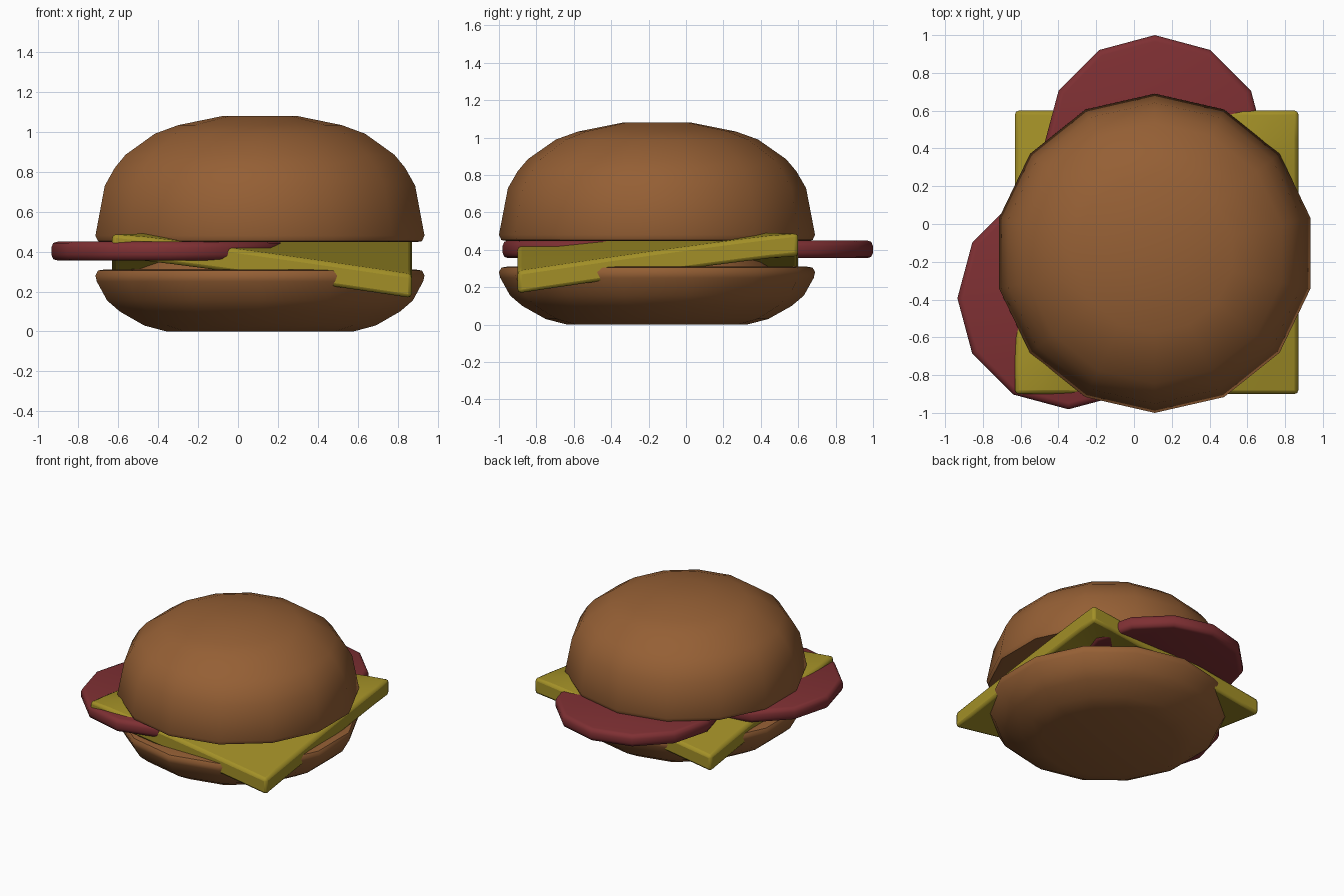
import bpy, bmesh, math

if "Cube" in bpy.data.objects:
    bpy.data.objects.remove(bpy.data.objects["Cube"])

CX, CY = 0.11, -0.155


def material(name, rgb):
    m = bpy.data.materials.new(name)
    m.diffuse_color = (*rgb, 1)
    m.use_nodes = True
    m.node_tree.nodes["Principled BSDF"].inputs["Base Color"].default_value = m.diffuse_color
    return m


BUN = material("toasted brown", (0.30, 0.115, 0.035))
CHEESE = material("cheese yellow", (0.36, 0.275, 0.02))
TOMATO = material("tomato red", (0.21, 0.029, 0.033))


def finish(name, bm, mat, angle):
    bmesh.ops.recalc_face_normals(bm, faces=bm.faces)
    me = bpy.data.meshes.new(name)
    bm.to_mesh(me)
    bm.free()
    me.materials.append(mat)
    ob = bpy.data.objects.new(name, me)
    bpy.context.collection.objects.link(ob)
    bpy.ops.object.select_all(action='DESELECT')
    ob.select_set(True)
    bpy.context.view_layer.objects.active = ob
    bpy.ops.object.shade_smooth_by_angle(angle=math.radians(angle))
    return ob


def lathe(name, profile, sides, centre, mat, angle=40):
    """Turn a (radius, z) profile, with a corner on +y and capped ends."""
    bm = bmesh.new()
    rings = []
    for r, z in profile:
        ring = []
        for i in range(sides):
            a = math.pi / 2 + math.tau * i / sides
            ring.append(bm.verts.new((centre[0] + r * math.cos(a),
                                      centre[1] + r * math.sin(a), z)))
        rings.append(ring)
    for lo, hi in zip(rings, rings[1:]):
        for i in range(sides):
            j = (i + 1) % sides
            bm.faces.new((lo[i], lo[j], hi[j], hi[i]))
    bm.faces.new(rings[0])
    bm.faces.new(rings[-1])
    return finish(name, bm, mat, angle)


# Buns: the lower one has a low raised centre that meets the cheese
lathe("top_bun", [(0.80, 0.447), (0.832, 0.452), (0.845, 0.48), (0.797, 0.73),
                  (0.745, 0.82), (0.69, 0.885), (0.54, 0.99), (0.42, 1.033),
                  (0.185, 1.08)], 14, (CX, CY), BUN)
lathe("bottom_bun", [(0.48, 0.0), (0.595, 0.03), (0.72, 0.10), (0.785, 0.155),
                     (0.838, 0.25), (0.845, 0.28), (0.832, 0.305), (0.80, 0.31),
                     (0.62, 0.312), (0.585, 0.38), (0.3, 0.395)],
      14, (CX, CY), BUN)

# Two overlapping tomato slices with rounded rims
slice_profile = [(0.555, 0.355), (0.578, 0.362), (0.588, 0.385),
                 (0.588, 0.42), (0.578, 0.443), (0.555, 0.45)]
for name, c in (("back_tomato_slice", (0.11, 0.412)),
                ("left_tomato_slice", (-0.347, -0.393))):
    lathe(name, slice_profile, 12, c, TOMATO, 50)

# Cheese square draped over its diagonal, two corners hanging down
bm = bmesh.new()
bmesh.ops.create_grid(bm, x_segments=10, y_segments=10, size=0.75)
for v in bm.verts:
    t = abs(v.co.x - v.co.y) / 1.5
    v.co.x += 0.12
    v.co.y += -0.15
    v.co.z = 0.49 - 0.205 * t ** 1.1
ext = bmesh.ops.extrude_face_region(bm, geom=bm.faces[:])
for g in ext["geom"]:
    if isinstance(g, bmesh.types.BMVert):
        g.co.z -= 0.12
cheese = finish("cheese_slice", bm, CHEESE, 50)
bev = cheese.modifiers.new("soft_edges", 'BEVEL')
bev.width = 0.02
bev.segments = 2
bev.limit_method = 'ANGLE'
bev.angle_limit = math.radians(50)
